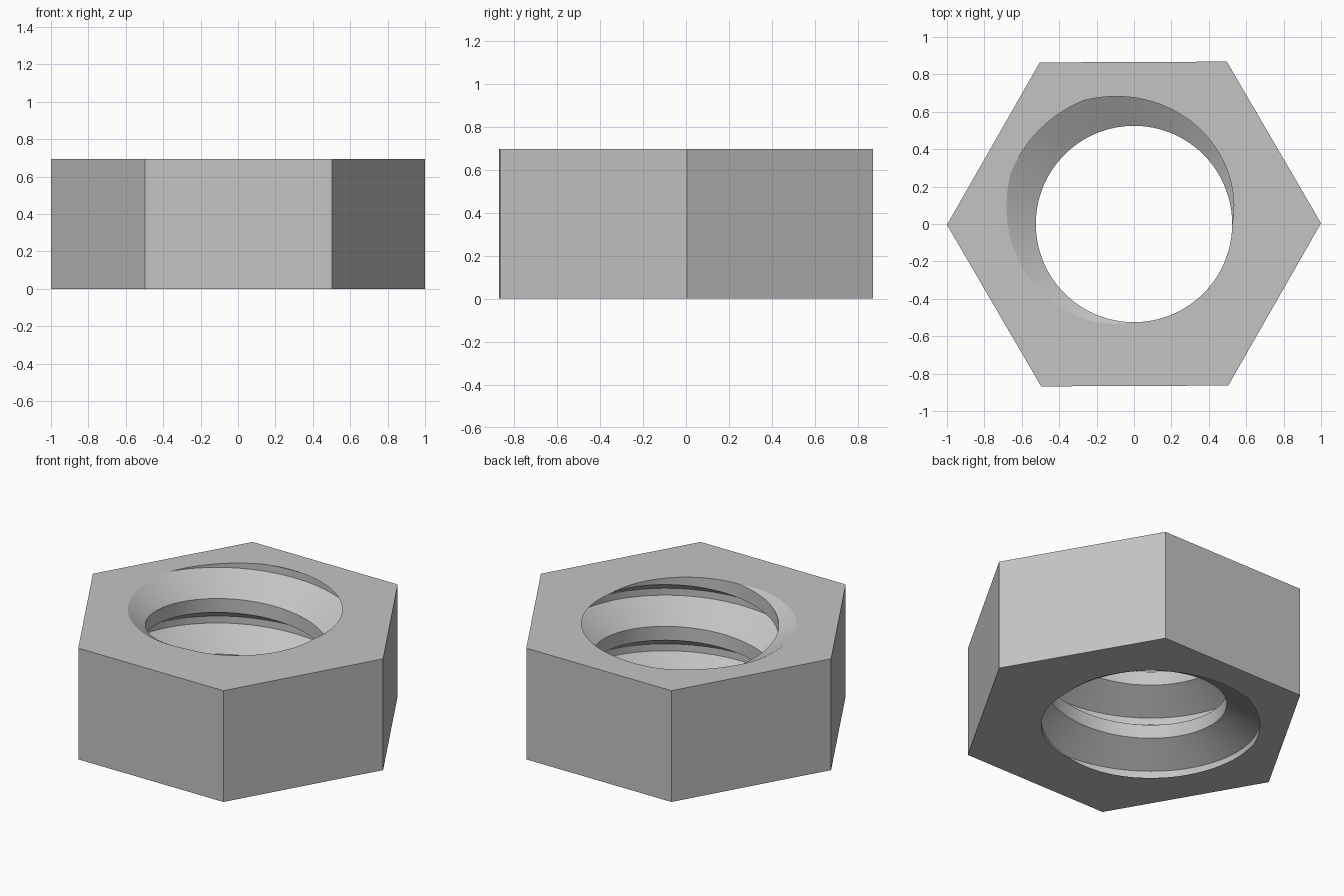
import bpy
import bmesh
from math import pi, cos, sin, radians

default = bpy.data.objects.get("Cube")
if default:
    bpy.data.objects.remove(default)

HEIGHT = 0.695
PITCH = HEIGHT / 2
MINOR, MAJOR = 0.525, 0.713
COLUMNS = 128
TURNS = range(-1, 4)
# one thread tooth: (height in pitches from groove centre, radius)
TOOTH = [(-1 / 16, MAJOR), (1 / 16, MAJOR), (3 / 8, MINOR), (5 / 8, MINOR)]

steel = bpy.data.materials.new("steel_grey")
steel.use_nodes = True
colour = (0.55, 0.55, 0.55, 1)
steel.diffuse_color = colour
steel.node_tree.nodes["Principled BSDF"].inputs["Base Color"].default_value = colour

bm = bmesh.new()

# Right-hand thread, longer than the nut
columns = []
for j in range(COLUMNS):
    turn = j / COLUMNS
    a = turn * 2 * pi
    columns.append([bm.verts.new((r * cos(a), r * sin(a), PITCH * (k + off + turn - 3 / 8)))
                    for k in TURNS for off, r in TOOTH])

# After a full turn the helix meets the first column one tooth higher
columns.append(columns[0][len(TOOTH):])
for left, right in zip(columns, columns[1:]):
    for i in range(min(len(left), len(right)) - 1):
        face = bm.faces.new((left[i], left[i + 1], right[i + 1], right[i]))
        face.smooth = True

# Trim the thread flush with both end faces
for z, side in ((0, -1), (HEIGHT, 1)):
    bmesh.ops.bisect_plane(bm, geom=bm.verts[:] + bm.edges[:] + bm.faces[:], dist=1e-5,
                           plane_co=(0, 0, z), plane_no=(0, 0, side), clear_outer=True)

# Hexagonal outside and the two end faces around the hole
rings = []
for z in (0, HEIGHT):
    rim = [e for e in bm.edges if e.is_boundary and all(abs(v.co.z - z) < 1e-4 for v in e.verts)]
    ring = [bm.verts.new((cos(a), sin(a), z))
            for a in (radians(0.25) + i * pi / 3 for i in range(6))]
    outline = [bm.edges.new((ring[i - 1], ring[i])) for i in range(6)]
    bmesh.ops.triangle_fill(bm, use_beauty=True, edges=rim + outline,
                            normal=(0, 0, 1 if z else -1))
    rings.append(ring)
low, high = rings
for i in range(6):
    bm.faces.new((low[i - 1], low[i], high[i], high[i - 1]))
bmesh.ops.recalc_face_normals(bm, faces=bm.faces[:])

mesh = bpy.data.meshes.new("hex_nut")
bm.to_mesh(mesh)
bm.free()
mesh.materials.append(steel)
nut = bpy.data.objects.new("hex_nut", mesh)
bpy.context.collection.objects.link(nut)

# Smooth thread flanks, crisp edges
bpy.context.view_layer.objects.active = nut
nut.select_set(True)
bpy.ops.object.shade_smooth_by_angle(angle=radians(25))
